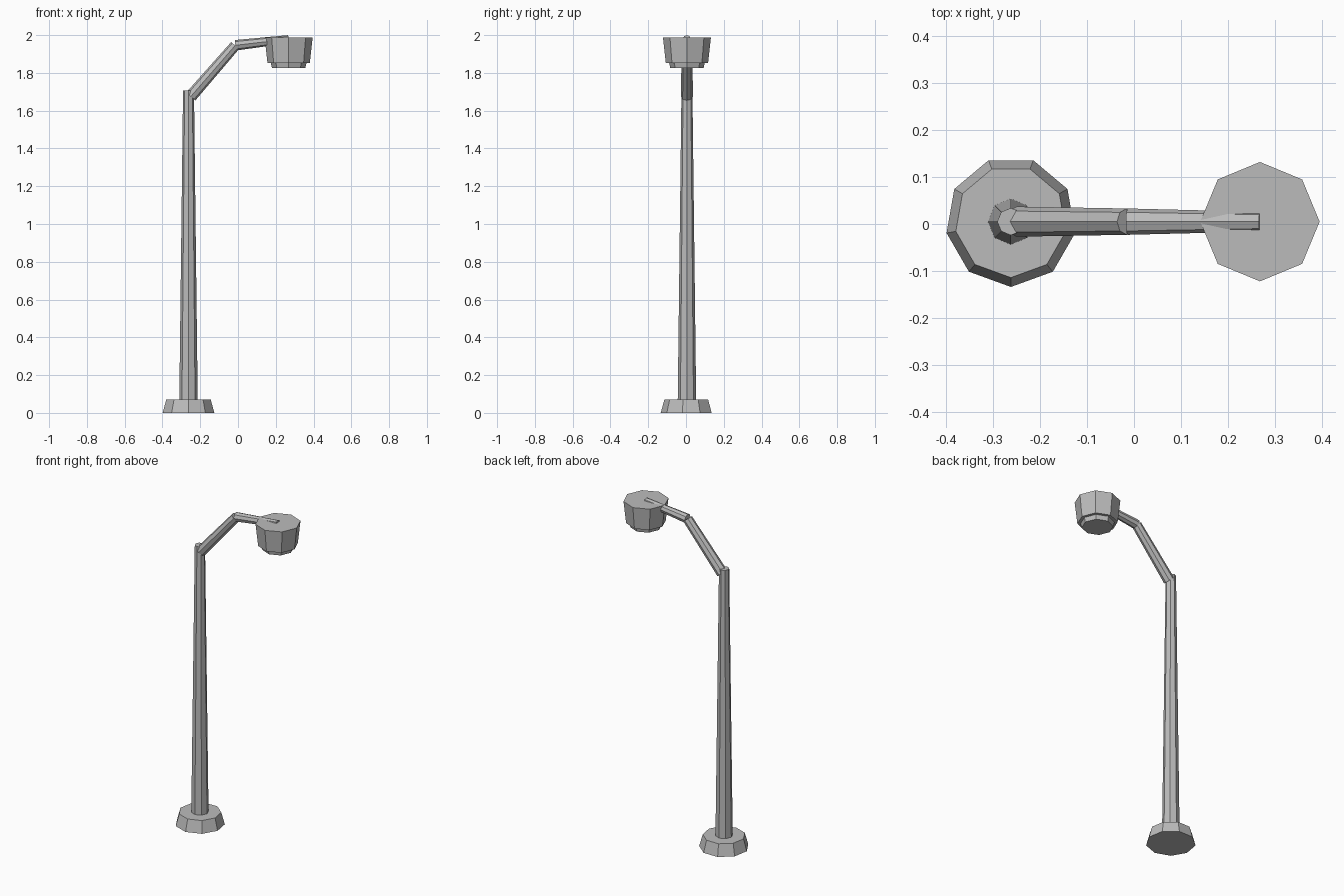
import bpy
import bmesh
from math import pi, cos, sin
from mathutils import Vector

cube = bpy.data.objects.get("Cube")
if cube:
    bpy.data.objects.remove(cube, do_unlink=True)

grey = bpy.data.materials.new("grey metal")
grey.use_nodes = True
grey.diffuse_color = (0.5, 0.5, 0.5, 1)
grey.node_tree.nodes["Principled BSDF"].inputs["Base Color"].default_value = (0.5, 0.5, 0.5, 1)

MID_Y = 0.005


def tapered(name, start, end, r_start, r_end, sides=8, turn=0.0):
    """Capped, flat-faced tapered prism between two (x, z) points."""
    a = Vector((start[0], MID_Y, start[1]))
    b = Vector((end[0], MID_Y, end[1]))
    across = Vector((0, 1, 0))
    other = across.cross((b - a).normalized())
    bm = bmesh.new()
    rings = []
    for centre, radius in ((a, r_start), (b, r_end)):
        ring = []
        for i in range(sides):
            t = turn + 2 * pi * i / sides
            ring.append(bm.verts.new(centre + radius * (other * cos(t) + across * sin(t))))
        rings.append(ring)
    low, high = rings
    for i in range(sides):
        j = (i + 1) % sides
        bm.faces.new((low[i], low[j], high[j], high[i]))
    bm.faces.new(low[::-1])
    bm.faces.new(high)
    bmesh.ops.recalc_face_normals(bm, faces=bm.faces[:])
    mesh = bpy.data.meshes.new(name)
    bm.to_mesh(mesh)
    bm.free()
    mesh.materials.append(grey)
    obj = bpy.data.objects.new(name, mesh)
    bpy.context.collection.objects.link(obj)
    return obj


POLE_X, LAMP_X = -0.262, 0.268

# Foot and pole
tapered("base", (POLE_X, 0), (POLE_X, 0.072), 0.139, 0.119, sides=9, turn=-pi / 2)
tapered("pole", (POLE_X, 0.05), (POLE_X, 1.708), 0.049, 0.029)

# Two-piece bent arm
tapered("lower_arm", (-0.25, 1.675), (-0.015, 1.945), 0.032, 0.028)
tapered("upper_arm", (-0.014, 1.946), (LAMP_X, 1.979), 0.028, 0.021)

# Lamp head and the lens below it
tapered("lamp_housing", (LAMP_X, 1.852), (LAMP_X, 1.987), 0.112, 0.127)
tapered("lamp_lens", (LAMP_X, 1.825), (LAMP_X, 1.86), 0.088, 0.096)
